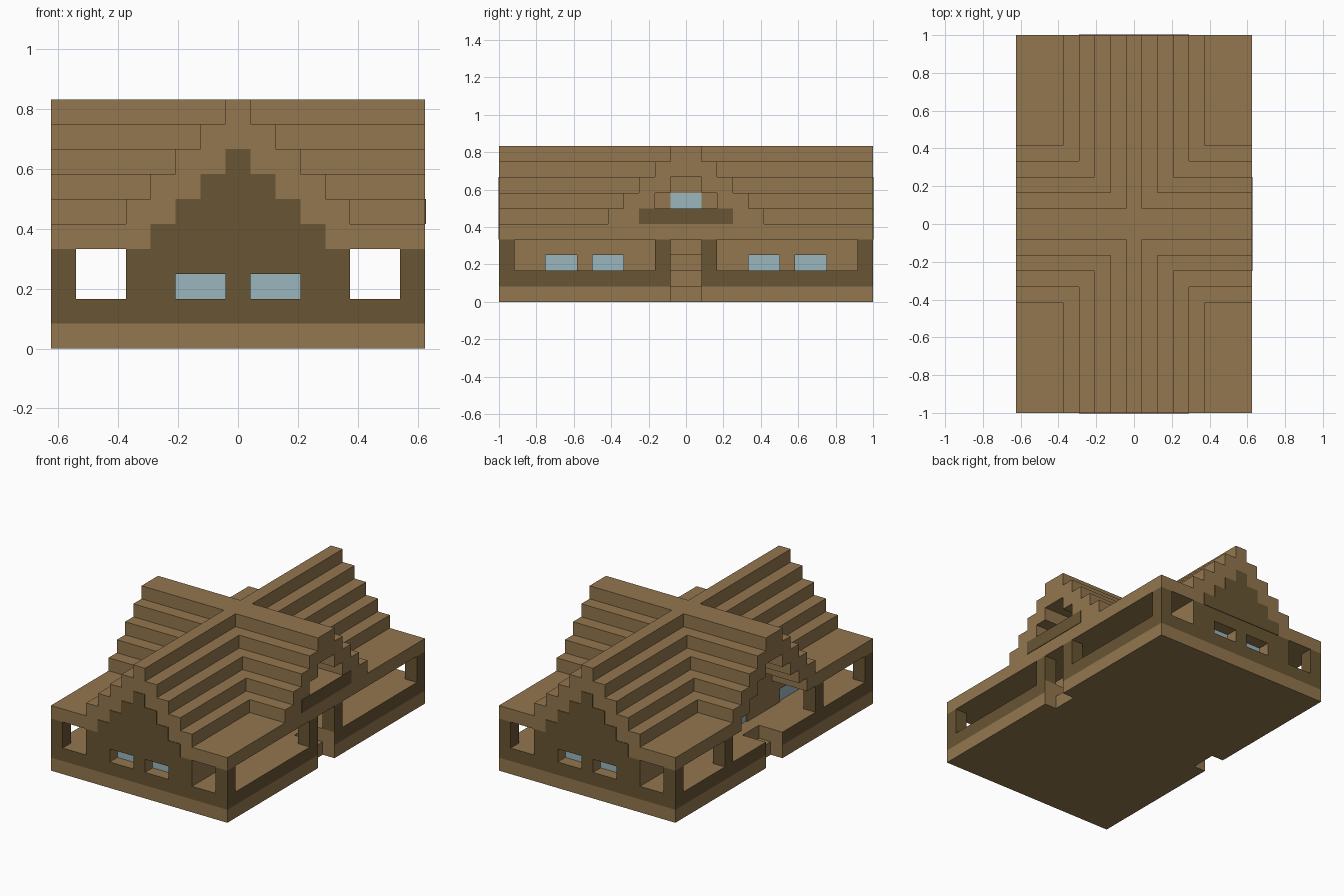
import bpy, bmesh

cube = bpy.data.objects.get("Cube")
if cube:
    bpy.data.objects.remove(cube, do_unlink=True)

U = 1 / 12                    # one building block
HX, HY = 7.5, 12              # half footprint in blocks


def material(name, rgb):
    m = bpy.data.materials.new(name)
    m.use_nodes = True
    m.diffuse_color = (*rgb, 1)
    m.node_tree.nodes["Principled BSDF"].inputs["Base Color"].default_value = (*rgb, 1)
    return m


LIGHT = material("light wood", (0.292, 0.184, 0.077))
DARK = material("dark wood", (0.138, 0.090, 0.034))
GLASS = material("pale blue glass", (0.33, 0.47, 0.52))


def finish(name, bm, *mats):
    bmesh.ops.recalc_face_normals(bm, faces=bm.faces)
    bmesh.ops.scale(bm, vec=(U, U, U), verts=bm.verts)
    mesh = bpy.data.meshes.new(name)
    bm.to_mesh(mesh)
    bm.free()
    for m in mats:
        mesh.materials.append(m)
    obj = bpy.data.objects.new(name, mesh)
    bpy.context.collection.objects.link(obj)
    return obj


def add_box(bm, x0, x1, y0, y1, z0, z1):
    vs = [bm.verts.new((x, y, z)) for z in (z0, z1)
          for x, y in ((x0, y0), (x1, y0), (x1, y1), (x0, y1))]
    lo, hi = vs[:4], vs[4:]
    bm.faces.new(lo)
    bm.faces.new(hi)
    for i in range(4):
        j = (i + 1) % 4
        bm.faces.new((lo[i], lo[j], hi[j], hi[i]))


def boxes(name, mat, specs):
    bm = bmesh.new()
    for s in specs:
        add_box(bm, *s)
    return finish(name, bm, mat)


def edge(side, lo, hi, reach, notches, depth):
    """Points along one side of a plan, with recesses (start, end) cut inward."""
    pts = [(lo, 0)]
    for a, b in sorted(notches):
        pts += [(a, 0), (a, depth), (b, depth), (b, 0)]
    pts.append((hi, 0))
    turn = {"right": lambda t, d: (reach - d, t), "back": lambda t, d: (-t, reach - d),
            "left": lambda t, d: (d - reach, -t), "front": lambda t, d: (t, d - reach)}[side]
    return [turn(t, d) for t, d in pts]


def layer(name, plan, z0, z1, painted=False):
    """Extrude a plan; painted layers get dark wood on their outer walls."""
    pts = [p for i, p in enumerate(plan) if p != plan[i - 1]]
    bm = bmesh.new()
    base = bm.faces.new([bm.verts.new((x, y, z0)) for x, y in pts])
    top = bmesh.ops.extrude_face_region(bm, geom=[base], use_keep_orig=True)["geom"]
    bmesh.ops.translate(bm, vec=(0, 0, z1 - z0),
                        verts=[v for v in top if isinstance(v, bmesh.types.BMVert)])
    if painted:
        for f in bm.faces:
            c = f.calc_center_median()
            flat = len({round(v.co.z, 3) for v in f.verts}) == 1
            outer = abs(c.x) > HX - 0.1 or abs(c.y) > HY - 0.1
            f.material_index = int(outer and not flat)
    return finish(name, bm, LIGHT, DARK)


def rect_plan(hx, right=(), left=(), ends=(), rd=1, ld=1, ed=1):
    return (edge("right", -HY, HY, hx, right, rd) + edge("back", -hx, hx, HY, ends, ed)
            + edge("left", -HY, HY, hx, left, ld) + edge("front", -hx, hx, HY, ends, ed))


# Base and raised porch floor, each with a stair gap on both sides
gap = [(-1, 1)]
layer("base", rect_plan(HX, gap, gap), 0, 1)
layer("porch_floor", rect_plan(HX, gap, gap, rd=2, ld=2), 1, 2, painted=True)

# House walls: the lower course carries the recessed windows and door
side_windows = [(-9, -7), (-6, -4), (4, 6), (7, 9)]
left_windows = [(-8, -5), (-1, 1), (5, 8)]
end_windows = [(-2.5, -0.5), (0.5, 2.5)]
layer("window_wall", rect_plan(4.5, side_windows + gap, left_windows, end_windows, ld=0.2),
      2, 3, painted=True)
layer("upper_wall", rect_plan(4.5), 3, 4, painted=True)

# Glass set at the back of each recess
T = 0.08
boxes("side_glass", GLASS, [(3.5, 3.5 + T, a, b, 2, 3) for a, b in side_windows])
boxes("porch_glass", GLASS, [(-4.3 - T, -4.3, a, b, 2, 3) for a, b in left_windows])
boxes("end_glass", GLASS, [(a, b, min(s * 11, s * (11 + T)), max(s * 11, s * (11 + T)), 2, 3)
                           for a, b in end_windows for s in (-1, 1)])
boxes("attic_glass", GLASS, [(4.5, 4.5 + T, -1, 1, 6, 7), (-4.5 - T, -4.5, -1, 1, 6, 7)])

# Porch posts
posts = [(1, y) for y in (-12, -2, 1, 11)] + [(-1, y) for y in (-12, -6, 5, 11)]
boxes("porch_posts", DARK, [(s * 7 - 0.5, s * 7 + 0.5, y, y + 1, 2, 4) for s, y in posts])

# Stepped cross roof, with a balcony on one side and an open gable on the other
for z in range(4, 10):
    w = HX if z == 4 else 9.5 - z        # half width of the main ridge
    v = HY if z == 4 else 10 - z         # half width of the cross ridge
    n = 8 - z
    left = [(-n, n)] if n > 0 else []
    right = left if z >= 6 else []
    plan = (edge("right", -v, v, HX, right, 3) + edge("back", -w, w, HY, [], 0)
            + edge("left", -v, v, HX, left, 3) + edge("front", -w, w, HY, [], 0))
    # square inner corners where the two ridges meet
    if z > 4:
        r = len(edge("right", -v, v, HX, right, 3))
        l = len(edge("left", -v, v, HX, left, 3))
        plan = (plan[:r] + [(w, v)] + plan[r:r + 2] + [(-w, v)]
                + plan[r + 2:r + 2 + l] + [(-w, -v)] + plan[r + 2 + l:] + [(w, -v)])
    layer(f"roof_step_{z - 3}", plan, z, z + 1)

# Dark gable panels on both ends and the balcony band
P = 0.04
for name, y in (("front_gable_panel", -HY - P), ("back_gable_panel", HY)):
    boxes(name, DARK, [(z - 7.5, 7.5 - z, y, y + P, z, z + 1) for z in range(4, 8)])
boxes("balcony_band", DARK, [(HX, HX + P, -2.5, 2.5, 5, 6)]).scale = (1, 1.2, 1)
